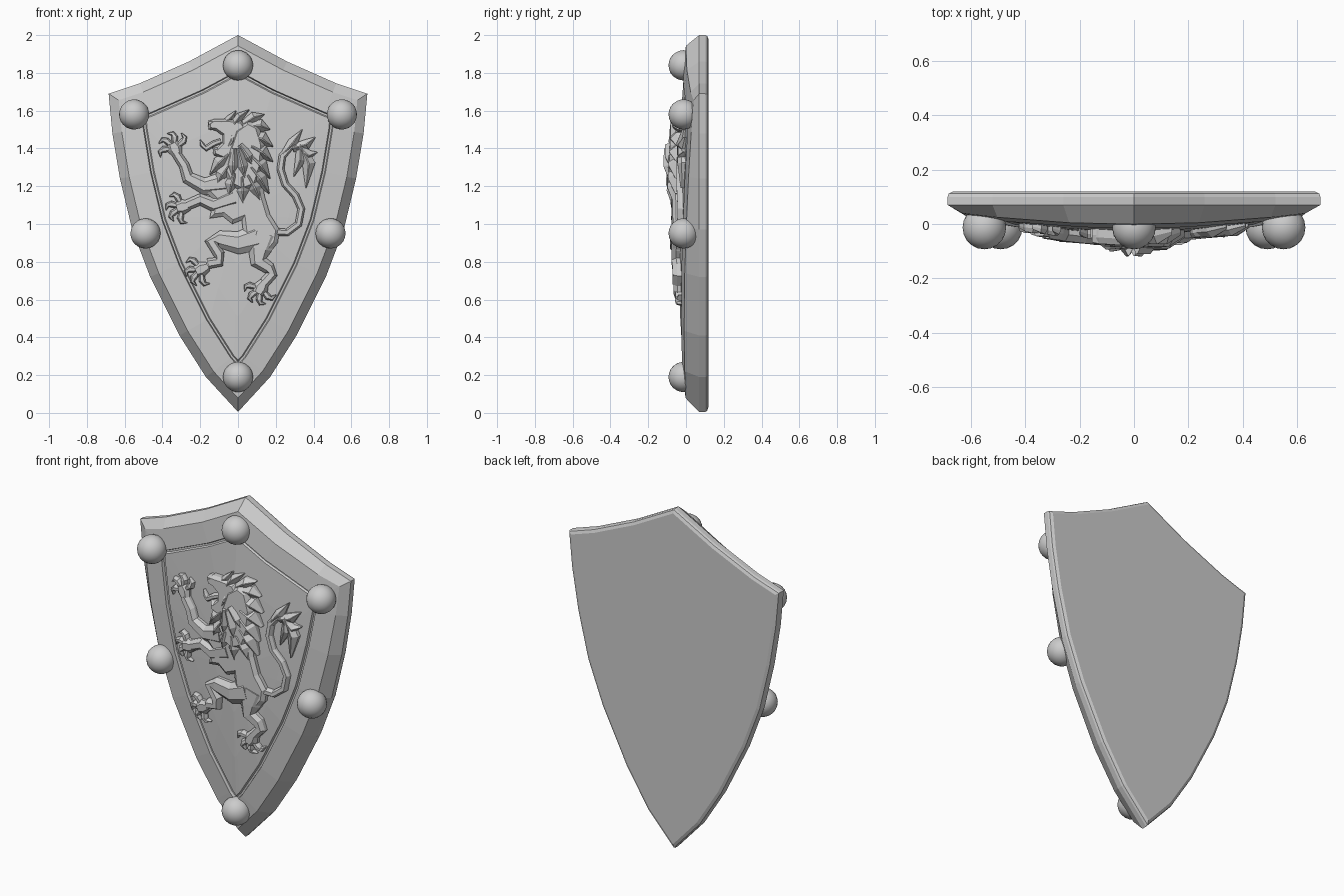
import bpy, bmesh, math
from mathutils import Vector


def dome(x, z):
    # y of the gently bowed, centre-creased shield front
    return -0.045 + 0.05 * abs(x) + 0.08 * x * x + 0.05 * (z - 1) ** 2


def offset(pts, d):
    # inward mitred offset of a closed (x, z) outline
    P = [Vector(p) for p in pts]
    n = len(P)
    s = 1 if sum(P[i - 1].x * P[i].y - P[i].x * P[i - 1].y for i in range(n)) > 0 else -1
    out = []
    for i in range(n):
        e1, e2 = (P[i] - P[i - 1]).normalized(), (P[(i + 1) % n] - P[i]).normalized()
        n1, n2 = Vector((-e1.y, e1.x)) * s, Vector((-e2.y, e2.x)) * s
        out.append(P[i] + (n1 + n2) * d / max(0.5, 1 + n1.dot(n2)))
    return out


def skin(bm, loops, cap_end=True):
    # joins closed rings of points into a solid
    rings = [[bm.verts.new(p) for p in l] for l in loops]
    n = len(rings[0])
    for a, b in zip(rings, rings[1:]):
        for i in range(n):
            bm.faces.new((a[i], a[(i + 1) % n], b[(i + 1) % n], b[i]))
    bm.faces.new(rings[0])
    if cap_end:
        bm.faces.new(rings[-1])
    return rings[-1]


def finish(name, bm):
    bmesh.ops.recalc_face_normals(bm, faces=bm.faces)
    me = bpy.data.meshes.new(name)
    bm.to_mesh(me)
    bm.free()
    ob = bpy.data.objects.new(name, me)
    bpy.context.collection.objects.link(ob)
    return ob


def slab(bm, pts, h, inset=0.012):
    # raised plate with chamfered edges
    skin(bm, [[(x, dome(x, z) + 0.02, z) for x, z in pts],
              [(x, dome(x, z) - h * 0.55, z) for x, z in pts],
              [(x, dome(x, z) - h, z) for x, z in offset(pts, inset)]])


def ribbon(bm, path, h, flat=0.5):
    # carved strip along (x, z, half width) points
    loops = []
    for i, (x, z, w) in enumerate(path):
        a, b = path[max(i - 1, 0)], path[min(i + 1, len(path) - 1)]
        t = Vector((b[0] - a[0], b[1] - a[1])).normalized()
        hh = h * (0.35 + 0.65 * min(1, w / 0.025))
        y = dome(x, z)
        loops.append([(x - t.y * w * k, yy, z + t.x * w * k) for k, yy in
                      ((-1, y + 0.02), (-1, y - hh * 0.4), (-flat, y - hh),
                       (flat, y - hh), (1, y - hh * 0.4), (1, y + 0.02))])
    skin(bm, loops)


def paw(bm, x, z, deg, h=0.035):
    # palm with four hooked toes
    c, s = math.cos(math.radians(deg)), math.sin(math.radians(deg))
    ribbon(bm, [(x - c * 0.04, z - s * 0.04, 0.025), (x, z, 0.042),
                (x + c * 0.03, z + s * 0.03, 0.03)], h)
    for k in (-75, -25, 22, 70):
        a, b = math.radians(deg + k), math.radians(deg + k + 30)
        px, pz = x + 0.06 * math.cos(a), z + 0.06 * math.sin(a)
        ribbon(bm, [(x + 0.02 * math.cos(a), z + 0.02 * math.sin(a), 0.013), (px, pz, 0.018),
                    (px + 0.022 * math.cos(b), pz + 0.022 * math.sin(b), 0.013),
                    (px + 0.045 * math.cos(b + 0.6), pz + 0.045 * math.sin(b + 0.6), 0.002)], h)


# shield body: nested outlines from flat back to bowed panel
half = [(0.17, 0.19), (0.31, 0.41), (0.465, 0.72), (0.56, 0.97), (0.625, 1.24),
        (0.665, 1.48), (0.685, 1.69), (0.52, 1.745), (0.26, 1.86)]
outline = [(0, 0.005)] + half + [(0, 2.0)] + [(-x, z) for x, z in reversed(half)]
loops = [[(x, y, z) for x, z in offset(outline, d)] for d, y in
         ((0.02, 0.12), (0.004, 0.112), (0, 0.10), (0, 0.07))]
for d, dy in ((0.05, 0), (0.165, -0.004), (0.17, 0.012), (0.18, 0.012), (0.186, 0.002)):
    loops.append([(x, dome(x, z) + dy, z) for x, z in offset(outline, d)])
panel = [(p[0], p[2]) for p in loops[-1]]
for k in (0.7, 0.35):
    ring = [(x * k, 1.05 + (z - 1.05) * k) for x, z in panel]
    loops.append([(x, dome(x, z) + 0.002, z) for x, z in ring])
bm = bmesh.new()
last = skin(bm, loops, False)
mid = bm.verts.new((0, dome(0, 1.05) + 0.002, 1.05))
for i in range(len(last)):
    bm.faces.new((last[i - 1], last[i], mid))
finish("shield_body", bm)

# round studs on the rim
for x, z in ((0, 1.84), (0.55, 1.58), (-0.55, 1.58), (0.49, 0.95), (-0.49, 0.95), (0, 0.19)):
    bpy.ops.mesh.primitive_ico_sphere_add(subdivisions=3, radius=0.08, location=(x, -0.013, z))
    bpy.context.object.name = "rim_stud"
    bpy.ops.object.shade_smooth_by_angle()

# lion torso
bm = bmesh.new()
slab(bm, [(-0.12, 1.24), (-0.17, 1.17), (-0.13, 1.13), (-0.15, 1.03), (-0.08, 1.04), (-0.03, 1.0),
          (0.02, 1.02), (0.03, 0.94), (0.08, 0.87), (0.17, 0.85), (0.21, 0.90), (0.22, 0.97),
          (0.17, 1.05), (0.14, 1.15), (0.12, 1.3), (0, 1.35)], 0.035, 0.02)
finish("lion_torso", bm)

# lion legs, each ending in a paw
legs = {
    "upper_foreleg": ([(-0.07, 1.22, 0.06), (-0.18, 1.20, 0.045), (-0.265, 1.245, 0.035),
                       (-0.285, 1.31, 0.028), (-0.325, 1.37, 0.025)], (-0.335, 1.40, 115)),
    "lower_foreleg": ([(-0.02, 1.14, 0.05), (-0.13, 1.10, 0.04), (-0.20, 1.13, 0.032),
                       (-0.27, 1.10, 0.028)], (-0.295, 1.09, 190)),
    "front_hind_leg": ([(0.10, 0.93, 0.07), (0.0, 0.90, 0.06), (-0.10, 0.92, 0.045),
                        (-0.145, 0.91, 0.032), (-0.10, 0.84, 0.03), (-0.10, 0.80, 0.03),
                        (-0.16, 0.79, 0.028)], (-0.195, 0.76, 205)),
    "rear_hind_leg": ([(0.14, 0.95, 0.075), (0.115, 0.87, 0.065), (0.11, 0.80, 0.045),
                       (0.165, 0.765, 0.033), (0.18, 0.735, 0.03), (0.14, 0.69, 0.028)],
                      (0.12, 0.66, 240)),
}
for name, (path, foot) in legs.items():
    bm = bmesh.new()
    ribbon(bm, path, 0.04)
    paw(bm, *foot)
    finish("lion_" + name, bm)

# tail: S-curved stem and flame-like tuft
bm = bmesh.new()
ribbon(bm, [(0.17, 0.96, 0.022), (0.26, 0.955, 0.02), (0.32, 1.0, 0.02), (0.335, 1.08, 0.02),
            (0.305, 1.15, 0.02), (0.25, 1.21, 0.02), (0.225, 1.29, 0.02), (0.235, 1.36, 0.02),
            (0.28, 1.41, 0.02), (0.34, 1.40, 0.02)], 0.03)
for tuft in ([(0.24, 1.37, 0.015), (0.29, 1.43, 0.028), (0.34, 1.50, 0.002)],
             [(0.29, 1.40, 0.02), (0.36, 1.42, 0.028), (0.41, 1.46, 0.002)],
             [(0.32, 1.41, 0.02), (0.375, 1.36, 0.03), (0.42, 1.38, 0.002)],
             [(0.33, 1.42, 0.02), (0.375, 1.32, 0.035), (0.36, 1.19, 0.002)],
             [(0.33, 1.41, 0.02), (0.33, 1.34, 0.028), (0.295, 1.25, 0.002)]):
    ribbon(bm, tuft, 0.035, 0.1)
finish("lion_tail", bm)

# mane: core plate with layered pointed locks (root x, z, tip x, z, half width, height)
bm = bmesh.new()
slab(bm, [(-0.06, 1.38), (-0.08, 1.28), (-0.04, 1.2), (0.02, 1.17), (0.1, 1.2), (0.13, 1.3),
          (0.14, 1.42), (0.11, 1.52), (0.05, 1.55), (-0.02, 1.5)], 0.055, 0.02)
for x0, z0, x1, z1, w, h in (
        (0.03, 1.53, 0.14, 1.58, 0.03, 0.05), (0.07, 1.52, 0.17, 1.50, 0.035, 0.05),
        (0.07, 1.47, 0.185, 1.41, 0.04, 0.055), (0.07, 1.41, 0.185, 1.33, 0.04, 0.06),
        (0.07, 1.36, 0.17, 1.24, 0.04, 0.06), (0.07, 1.30, 0.165, 1.16, 0.04, 0.06),
        (0.05, 1.26, 0.13, 1.10, 0.04, 0.06), (0.02, 1.25, 0.03, 1.08, 0.04, 0.06),
        (-0.02, 1.27, -0.05, 1.13, 0.04, 0.065), (-0.05, 1.31, -0.12, 1.19, 0.035, 0.065),
        (-0.05, 1.37, -0.15, 1.26, 0.035, 0.06), (0.01, 1.42, 0.10, 1.27, 0.045, 0.075),
        (0.0, 1.40, 0.05, 1.19, 0.045, 0.08), (-0.02, 1.40, -0.03, 1.2, 0.045, 0.08)):
    mx, mz = (x0 + x1) / 2, (z0 + z1) / 2
    ribbon(bm, [(x0, z0, w * 0.6), (mx, mz + 0.01, w), (x1, z1, 0.002)], h, 0.1)
finish("lion_mane", bm)

# head with open jaws, plus ear, brow, eye and curled tongue
bm = bmesh.new()
slab(bm, [(-0.16, 1.535), (-0.155, 1.50), (-0.12, 1.495), (-0.085, 1.47), (-0.085, 1.43),
          (-0.11, 1.405), (-0.135, 1.41), (-0.13, 1.365), (-0.08, 1.345), (-0.01, 1.36),
          (0.04, 1.42), (0.05, 1.50), (0.02, 1.545), (-0.05, 1.555), (-0.13, 1.555)], 0.05)
ribbon(bm, [(-0.02, 1.53, 0.02), (0.01, 1.57, 0.022), (0.06, 1.605, 0.002)], 0.06, 0.1)
ribbon(bm, [(-0.07, 1.54, 0.015), (-0.04, 1.56, 0.02), (-0.01, 1.60, 0.002)], 0.05, 0.1)
ribbon(bm, [(-0.155, 1.535, 0.014), (-0.09, 1.535, 0.016), (-0.03, 1.52, 0.004)], 0.065)
ribbon(bm, [(-0.06, 1.505, 0.003), (-0.045, 1.505, 0.011), (-0.025, 1.505, 0.003)], 0.065)
ribbon(bm, [(-0.03, 1.49, 0.01), (-0.03, 1.44, 0.022), (-0.07, 1.38, 0.01)], 0.065, 0.2)
ribbon(bm, [(-0.09, 1.44, 0.014), (-0.13, 1.425, 0.016), (-0.17, 1.40, 0.016),
            (-0.19, 1.42, 0.012), (-0.2, 1.445, 0.003)], 0.035)
finish("lion_head", bm)
